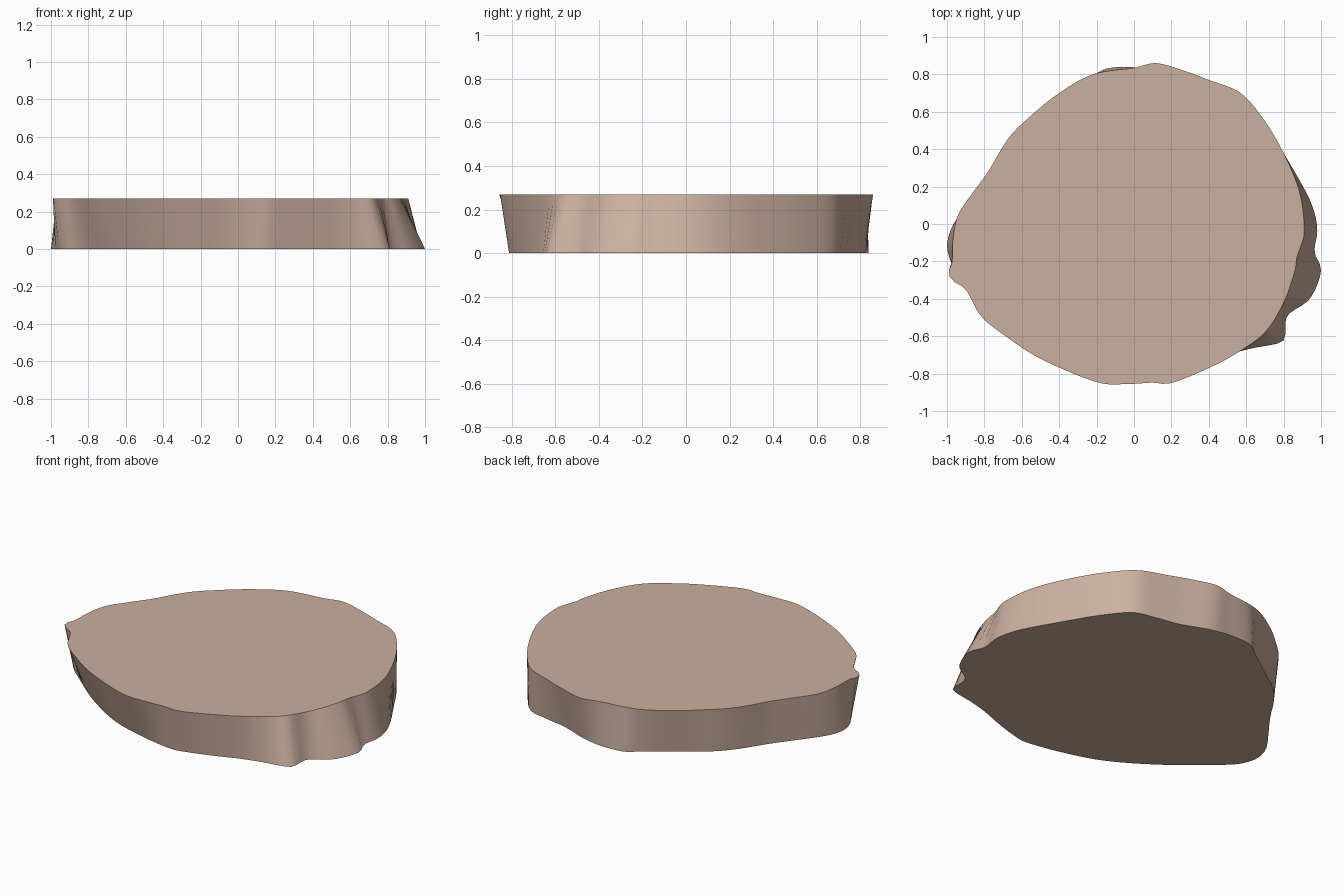
import bpy, bmesh, math
from mathutils import Vector

if "Cube" in bpy.data.objects:
    bpy.data.objects.remove(bpy.data.objects["Cube"])

H = 0.27      # slab thickness
N = 180       # samples round the rim

# Rim control points, anticlockwise
TOP = [(.91, -.02), (.90, .10), (.87, .22), (.80, .38), (.70, .55), (.57, .70), (.40, .77), (.28, .815),
       (.12, .86), (0, .835), (-.22, .80), (-.40, .70), (-.55, .58), (-.67, .46), (-.78, .28),
       (-.86, .17), (-.94, .05), (-.968, -.08), (-.972, -.2), (-.99, -.25), (-.975, -.30), (-.90, -.35),
       (-.82, -.49), (-.70, -.59), (-.5, -.72), (-.2, -.845), (-.03, -.855), (.1, -.848), (.2, -.85),
       (.4, -.77), (.55, -.69), (.70, -.58), (.80, -.42), (.86, -.25), (.87, -.18), (.905, -.08)]
BOTTOM = [(.98, -.04), (.965, .06), (.92, .17), (.80, .38), (.71, .53), (.585, .68), (.45, .72), (.30, .75),
          (.14, .81), (0, .838), (-.15, .83), (-.23, .775), (-.42, .64), (-.56, .54), (-.66, .43), (-.76, .28),
          (-.88, .12), (-.94, .04), (-.98, -.03), (-1, -.12), (-.975, -.21), (-.93, -.27), (-.85, -.34),
          (-.62, -.53), (-.36, -.69), (-.12, -.77), (.1, -.812), (.2, -.80), (.35, -.755), (.5, -.70),
          (.63, -.665), (.78, -.635), (.81, -.59), (.82, -.49), (.94, -.40), (1, -.25), (.965, -.15)]


def smooth_rim(pts, steps=16):
    """Closed spline through the points, as (angle, radius) pairs."""
    p = [Vector(q) for q in pts]
    out = []
    for i in range(len(p)):
        a, b, c, d = (p[(i + k) % len(p)] for k in (-1, 0, 1, 2))
        for s in range(steps):
            t = s / steps
            v = 0.5 * (2 * b + (c - a) * t + (2 * a - 5 * b + 4 * c - d) * t * t
                       + (3 * b - a - 3 * c + d) * t ** 3)
            out.append((math.atan2(v.y, v.x) % math.tau, v.length))
    return sorted(out)


def radius_at(rim, ang):
    """Radius of the rim at an angle, by linear interpolation."""
    ext = [(rim[-1][0] - math.tau, rim[-1][1])] + rim + [(rim[0][0] + math.tau, rim[0][1])]
    for (a0, r0), (a1, r1) in zip(ext, ext[1:]):
        if a0 <= ang <= a1:
            return r0 + (r1 - r0) * (ang - a0) / max(a1 - a0, 1e-9)
    return rim[0][1]


def ring(bm, pts, z):
    rim = smooth_rim(pts)
    verts = []
    for i in range(N):
        a = math.tau * i / N
        r = radius_at(rim, a)
        verts.append(bm.verts.new((r * math.cos(a), r * math.sin(a), z)))
    return verts


# Stone slab: two rims joined by a wall, with flat caps
bm = bmesh.new()
low, high = ring(bm, BOTTOM, 0), ring(bm, TOP, H)
for i in range(N):
    j = (i + 1) % N
    bm.faces.new((low[i], low[j], high[j], high[i])).smooth = True
bm.faces.new(high)
bm.faces.new(low[::-1])
for v in low + high:
    for e in v.link_edges:
        if any(len(f.verts) > 4 for f in e.link_faces):
            e.smooth = False
mesh = bpy.data.meshes.new("stone_slab")
bm.to_mesh(mesh)
bm.free()

mat = bpy.data.materials.new("warm_stone")
mat.diffuse_color = (0.60, 0.43, 0.35, 1)
mat.use_nodes = True
mat.node_tree.nodes["Principled BSDF"].inputs["Base Color"].default_value = mat.diffuse_color
mesh.materials.append(mat)
slab = bpy.data.objects.new("stone_slab", mesh)
bpy.context.collection.objects.link(slab)
